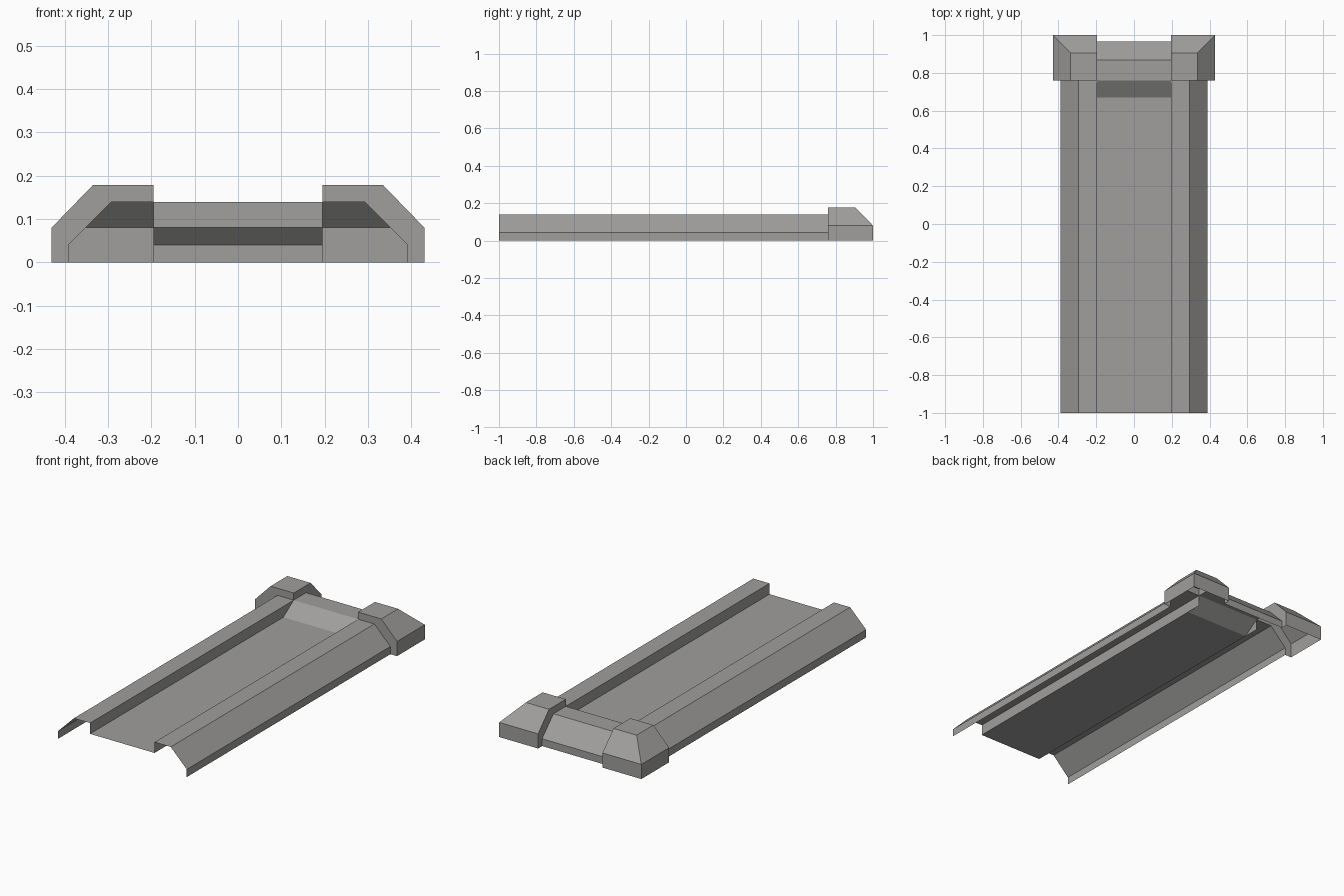
import bpy

if "Cube" in bpy.data.objects:
    bpy.data.objects.remove(bpy.data.objects["Cube"])

stone = bpy.data.materials.new("warm grey")
stone.diffuse_color = (0.35, 0.345, 0.335, 1)
stone.use_nodes = True
stone.node_tree.nodes["Principled BSDF"].inputs["Base Color"].default_value = stone.diffuse_color


def make(name, verts, faces):
    me = bpy.data.meshes.new(name)
    me.from_pydata(verts, [], faces)
    me.materials.append(stone)
    ob = bpy.data.objects.new(name, me)
    bpy.context.collection.objects.link(ob)
    return ob


def strip(name, a, b):
    """Open sheet lofted between two matching point rows."""
    n = len(a)
    return make(name, a + b, [(i, i + 1, n + i + 1, n + i) for i in range(n - 1)])


X, Y = 0.195, 0.76        # inner trough edge, start of the end caps
FLOOR, TOP = 0.08, 0.139

# trough floor, ramp, flat sill and sloped end as one open sheet
bed = [(1.0 - 2.0, FLOOR), (0.67, FLOOR), (Y, TOP), (0.867, TOP), (0.965, 0.04), (0.965, 0)]
strip("trough_bed", [(-X, y, z) for y, z in bed], [(X, y, z) for y, z in bed])

rail = [(X, FLOOR), (X, TOP), (0.293, TOP), (0.39, 0.042), (0.39, 0)]
inner_end = [(0.965, 0), (0.965, 0.04), (0.867, TOP), (Y, TOP)]

for side, label in ((-1, "left"), (1, "right")):
    # hollow side rail, open underneath
    a = [(side * x, -1, z) for x, z in rail]
    b = [(side * x, Y, z) for x, z in rail]
    strip(label + "_rail", *((a, b) if side < 0 else (b, a)))

    # corner cap: mitred hollow shell with rims meeting the rail and the sill
    front = [(0.43, Y, 0), (0.43, Y, 0.08), (0.335, Y, 0.178), (X, Y, 0.178)]
    mitre = [(0.43, 1, 0), (0.43, 1, 0.08), (0.335, 0.905, 0.178)]
    back = [(X, 1, 0), (X, 1, 0.08), (X, 0.905, 0.178)]
    rail_rim = [(0.39, Y, 0), (0.39, Y, 0.042), (0.293, Y, TOP), (X, Y, TOP)]
    sill_rim = [(X, y, z) for y, z in inner_end[:3]]
    v = front + mitre + back + rail_rim + sill_rim
    f = [(0, 4, 5, 1), (1, 5, 6, 2), (4, 7, 8, 5), (5, 8, 9, 6), (2, 6, 9, 3),
         (0, 1, 11, 10), (1, 2, 12, 11), (2, 3, 13, 12),
         (7, 14, 15, 8), (8, 15, 16, 9), (9, 16, 13, 3)]
    if side < 0:
        v = [(-x, y, z) for x, y, z in v]
        f = [q[::-1] for q in f]
    make(label + "_corner_cap", v, f)
